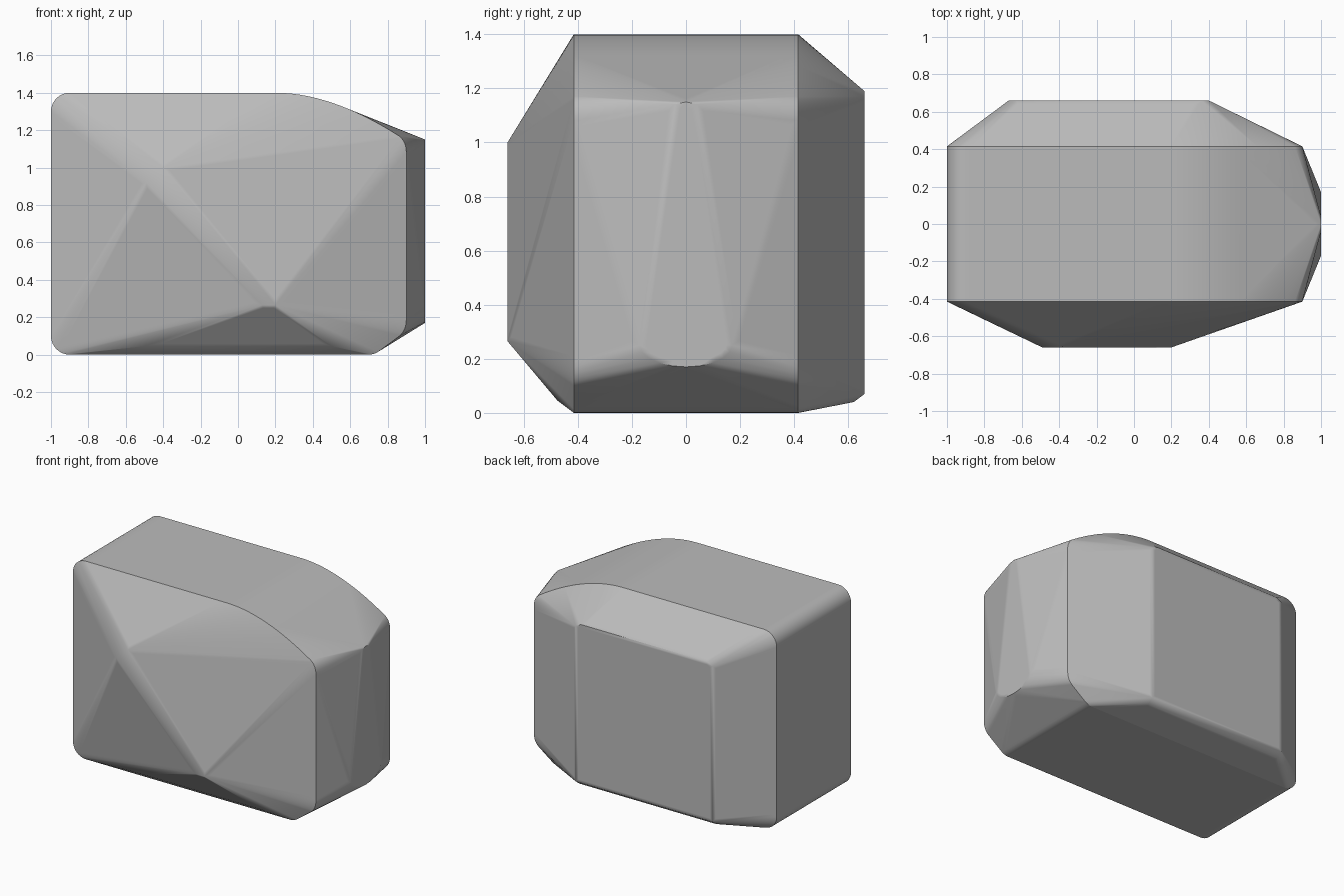
import bpy, bmesh
from math import radians, cos, sin

cube = bpy.data.objects.get("Cube")
if cube:
    bpy.data.objects.remove(cube, do_unlink=True)

HALF = 0.415    # half depth of the straight middle
FACE = 0.66     # depth of the front ridge and the back plate


def arc(cx, cz, r, start, end, steps=8):
    angles = [radians(start + (end - start) * i / steps) for i in range(steps + 1)]
    return [(cx + r * cos(a), cz + r * sin(a)) for a in angles]


def curve(p, q, r, steps=14):
    return [tuple((1 - t) ** 2 * a + 2 * t * (1 - t) * b + t * t * c
                  for a, b, c in zip(p, q, r))
            for t in (i / steps for i in range(steps + 1))]


# Rounded side profile in x and z
profile = arc(-0.9, 0.1, 0.1, 180, 270)
profile += curve((0.7, 0), (0.74, 0), (0.78, 0.04), 5)
profile += curve((0.85, 0.09), (0.9, 0.12), (0.9, 0.19), 6)
profile += curve((0.9, 1.08), (0.9, 1.14), (0.86, 1.17), 6)
profile += curve((0.86, 1.17), (0.5, 1.4), (0.2, 1.4))
profile += arc(-0.9, 1.3, 0.1, 90, 180)
points = [(x, s * HALF, z) for x, z in profile for s in (-1, 1)]

# Slanted ridge on the front, with a soft lower edge
points += [(x, -FACE, z) for x, z in
           [(-0.49, 0.92), (-0.4, 1.0), (0.13, 0.265), (0.2, 0.265)]]
points += [(x, -0.475, 0.045) for x in (-0.5, 0.5)]

# Flat plate on the back, with a small lower chamfer
points += [(x, FACE, z) for x in (-0.67, 0.4) for z in (0.07, 1.17)]
points += [(x, FACE, 1.19) for x in (-0.63, 0.36)]
points += [(x, 0.62, 0.04) for x in (-0.67, 0.4)]

# Pointed nose: narrow at the top, wide and round at the bottom
points += [(1, y, 1.15 - y * y * 5) for y in (-0.04, 0, 0.04)]
points += [(1, 0.17 * cos(a), 0.25 + 0.08 * sin(a))
           for a in (radians(180 + 18 * i) for i in range(11))]

# Wrap one faceted shell around all points
bm = bmesh.new()
for p in points:
    bm.verts.new(p)
bmesh.ops.remove_doubles(bm, verts=bm.verts, dist=0.001)
hull = bmesh.ops.convex_hull(bm, input=bm.verts)
loose = {g for g in hull["geom_interior"] + hull["geom_unused"]
         if isinstance(g, bmesh.types.BMVert)}
bmesh.ops.delete(bm, geom=list(loose), context='VERTS')
bmesh.ops.dissolve_limit(bm, angle_limit=radians(1), verts=bm.verts, edges=bm.edges)
bmesh.ops.recalc_face_normals(bm, faces=bm.faces)

# Narrow borders keep the large facets flat where they blend
large = [f for f in bm.faces if f.calc_area() > 0.1]
bmesh.ops.inset_individual(bm, faces=large, thickness=0.02, use_even_offset=True)

mesh = bpy.data.meshes.new("stone_block")
bm.to_mesh(mesh)
bm.free()
block = bpy.data.objects.new("stone_block", mesh)
bpy.context.collection.objects.link(block)

stone = bpy.data.materials.new("stone_grey")
stone.use_nodes = True
grey = (0.5, 0.5, 0.5, 1)
stone.diffuse_color = grey
stone.node_tree.nodes["Principled BSDF"].inputs["Base Color"].default_value = grey
mesh.materials.append(stone)

# Soft facets, with a crisp rim along both sides
bpy.ops.object.select_all(action='DESELECT')
block.select_set(True)
bpy.context.view_layer.objects.active = block
bpy.ops.object.shade_smooth_by_angle(angle=radians(38))
for e in mesh.edges:
    a, b = (mesh.vertices[i].co.y for i in e.vertices)
    if abs(abs(a) - HALF) < 0.001 and abs(a - b) < 0.001:
        e.use_edge_sharp = True
weighted = block.modifiers.new("weighted_normals", 'WEIGHTED_NORMAL')
weighted.keep_sharp = True
